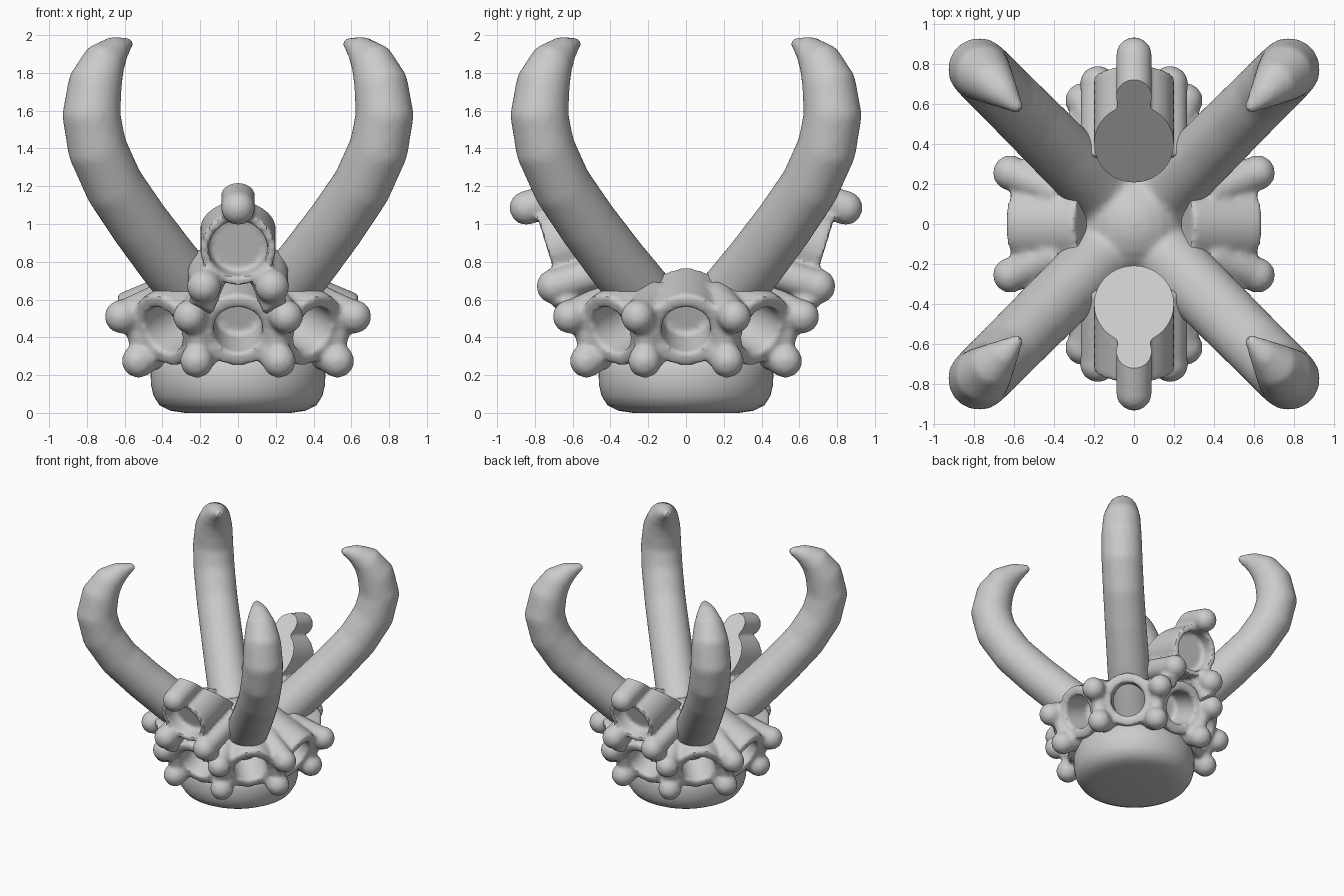
import bpy, bmesh, math
from mathutils import Vector, Matrix

if "Cube" in bpy.data.objects:
    bpy.data.objects.remove(bpy.data.objects["Cube"])


def at(a, r, z, t=0.0):
    """Point at angle a, radial distance r, height z, sideways offset t."""
    return Matrix.Rotation(a, 3, 'Z') @ Vector((r, t, z))


def rod(bm, p, q, r, seg=20):
    d = q - p
    m = Matrix.Translation((p + q) / 2) @ d.to_track_quat('Z', 'Y').to_matrix().to_4x4()
    bmesh.ops.create_cone(bm, cap_ends=True, segments=seg, radius1=r, radius2=r,
                          depth=d.length, matrix=m)


def ball(bm, p, r):
    bmesh.ops.create_uvsphere(bm, u_segments=20, v_segments=12, radius=r,
                              matrix=Matrix.Translation(p))


def make(name, bm):
    me = bpy.data.meshes.new(name)
    bm.to_mesh(me)
    bm.free()
    ob = bpy.data.objects.new(name, me)
    bpy.context.collection.objects.link(ob)
    return ob


def activate(ob):
    bpy.ops.object.select_all(action='DESELECT')
    ob.select_set(True)
    bpy.context.view_layer.objects.active = ob


def shade(ob):
    activate(ob)
    bpy.ops.object.shade_smooth_by_angle(angle=math.radians(35))


def carve(ob, cutter):
    """Cut the plain, low-count solids before they are blended."""
    cutter.hide_render = True
    m = ob.modifiers.new("cut", 'BOOLEAN')
    m.operation, m.solver, m.object, m.use_self = 'DIFFERENCE', 'EXACT', cutter, True
    activate(ob)
    bpy.ops.object.modifier_apply(modifier=m.name)


def blend(ob, size, n):
    m = ob.modifiers.new("blend", 'REMESH')
    m.mode = 'VOXEL'
    m.voxel_size = size
    s = ob.modifiers.new("soften", 'SMOOTH')
    s.factor, s.iterations = 0.5, n
    activate(ob)
    bpy.ops.object.modifier_apply(modifier=m.name)
    bpy.ops.object.modifier_apply(modifier=s.name)


def add_balls(ob, items):
    bm = bmesh.new()
    bm.from_mesh(ob.data)
    for p, r in items:
        ball(bm, p, r)
    bm.to_mesh(ob.data)
    bm.free()


# Rounded foot, turned from a profile
bm = bmesh.new()
prof = [(0, 0), (.28, 0), (.36, .012), (.415, .04), (.447, .09), (.461, .15),
        (.463, .22), (.45, .28), (.40, .33), (0, .36)]
vs = [bm.verts.new((r, 0, z)) for r, z in prof]
es = [bm.edges.new(e) for e in zip(vs, vs[1:])]
bmesh.ops.spin(bm, geom=vs + es, cent=(0, 0, 0), axis=(0, 0, 1), angle=2 * math.pi, steps=64)
bmesh.ops.remove_doubles(bm, verts=bm.verts, dist=1e-4)
bmesh.ops.recalc_face_normals(bm, faces=bm.faces)
shade(make("foot", bm))

# Four curved horns swept along the diagonals (x offset, z, radius), with a central dome
path = [(.12, .50, .17), (.24, .64, .165), (.37, .80, .163), (.52, 1.0, .16), (.655, 1.2, .158),
        (.745, 1.4, .158), (.777, 1.58, .155), (.755, 1.75, .143), (.705, 1.865, .115),
        (.64, 1.928, .074), (.585, 1.955, .036)]
bm = bmesh.new()
N = 32
for k in range(4):
    a = math.pi / 4 + k * math.pi / 2
    pts = [at(a, x * math.sqrt(2), z) for x, z, _ in path]
    side = at(a, 0, 0, 1)
    rings = []
    for i, p in enumerate(pts):
        t = (pts[min(i + 1, len(pts) - 1)] - pts[max(i - 1, 0)]).normalized()
        up = t.cross(side)
        r = path[i][2]
        rings.append([bm.verts.new(p + r * (math.cos(j * math.tau / N) * side +
                                            math.sin(j * math.tau / N) * up)) for j in range(N)])
    for A, B in zip(rings, rings[1:]):
        for j in range(N):
            bm.faces.new((A[j], A[(j + 1) % N], B[(j + 1) % N], B[j]))
    bm.faces.new(rings[0][::-1])
    bm.faces.new(rings[-1])
bmesh.ops.recalc_face_normals(bm, faces=bm.faces)
for k in range(4):
    ball(bm, at(math.pi / 4 + k * math.pi / 2, .585 * math.sqrt(2), 1.955), .035)
ball(bm, Vector((0, 0, .48)), .28)
horns = make("horns", bm)
blend(horns, .02, 8)
shade(horns)

# Collar: eight tilted sockets with ball studs between them
bm, holes, studs = bmesh.new(), bmesh.new(), []
IN = Vector((-.92, .39))
for k in range(8):
    a = k * math.pi / 4
    c = Vector((.568, .435))
    e, o, f = c + IN * .38, c - IN * .2, c + IN * .25
    rod(bm, at(a, *c), at(a, *e), .205, 32)
    rod(holes, at(a, *o), at(a, *f), .13, 32)
    b = a + math.pi / 8
    for r, z in ((.57, .275), (.668, .51)):
        q = Vector((r, z)) + IN * .3
        studs.append((at(b, r, z), .09))
        rod(bm, at(b, r, z), at(b, *q), .083)
    # web between the lower and upper studs
    rod(bm, at(b, .53, .28), at(b, .60, .5), .06)
collar = make("collar", bm)
carve(collar, make("collar_holes", holes))
add_balls(collar, studs)
blend(collar, .017, 7)
shade(collar)

# Front and back crests: tall ring with a top knob, sliced by a sloping plane
IN = Vector((-.955, .297))
for name, a in (("front_crest", -math.pi / 2), ("back_crest", math.pi / 2)):
    bm, hole = bmesh.new(), bmesh.new()
    c = Vector((.735, .865))
    e, o, f = c + IN * .6, c - IN * .2, c + IN * .11
    rod(bm, at(a, *c), at(a, *e), .2, 48)
    rod(hole, at(a, *o), at(a, *f), .155, 48)
    n = Vector((.845, 1.085))
    m = n + IN * .4
    studs = [(at(a, *n), .09)]
    rod(bm, at(a, *n), at(a, *m), .09)
    for s in (-1, 1):
        b = Vector((.70, .67))
        q = b + IN * .4
        studs.append((at(a, *b, s * .18), .092))
        rod(bm, at(a, *b, s * .18), at(a, *q, s * .18), .088)
        # skirt joining the crest to the collar
        rod(bm, at(a, .64, .55, s * .2), at(a, .60, .72, s * .13), .07)
    ob = make(name, bm)
    carve(ob, make(name + "_hole", hole))
    add_balls(ob, studs)
    blend(ob, .015, 5)
    # flat sloping back
    bm = bmesh.new()
    bm.from_mesh(ob.data)
    res = bmesh.ops.bisect_plane(bm, geom=bm.verts[:] + bm.edges[:] + bm.faces[:], dist=1e-5,
                                 plane_co=at(a, .40, .968), plane_no=at(a, -.61, .79),
                                 clear_outer=True)
    rim = [g for g in res['geom_cut'] if isinstance(g, bmesh.types.BMEdge)]
    bmesh.ops.holes_fill(bm, edges=rim, sides=0)
    bm.to_mesh(ob.data)
    bm.free()
    shade(ob)
